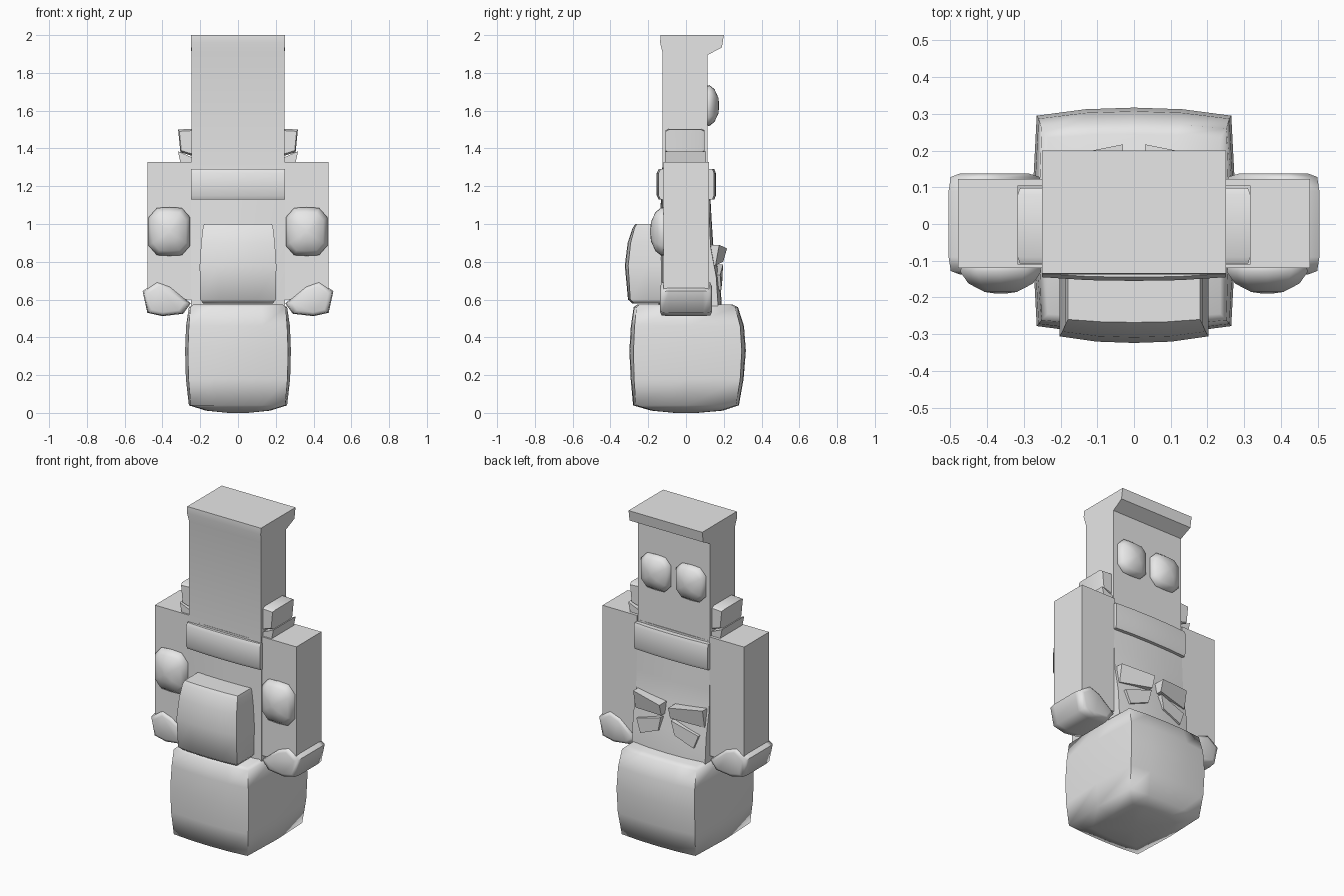
import bpy, bmesh, math

cube = bpy.data.objects.get("Cube")
if cube:
    bpy.data.objects.remove(cube, do_unlink=True)

GREY = (0.8, 0.8, 0.8, 1)
mat = bpy.data.materials.new("light_grey")
mat.use_nodes = True
mat.diffuse_color = GREY
mat.node_tree.nodes["Principled BSDF"].inputs["Base Color"].default_value = GREY


def skin(name, rings, angle=35):
    """Bridge equal rings of points, cap both ends, smooth below the angle."""
    bm = bmesh.new()
    loops = [[bm.verts.new(p) for p in ring] for ring in rings]
    n = len(loops[0])
    for a, b in zip(loops, loops[1:]):
        for i in range(n):
            j = (i + 1) % n
            bm.faces.new((a[i], a[j], b[j], b[i]))
    bm.faces.new(loops[0][::-1])
    bm.faces.new(loops[-1])
    bmesh.ops.recalc_face_normals(bm, faces=bm.faces)
    mesh = bpy.data.meshes.new(name)
    bm.to_mesh(mesh)
    bm.free()
    mesh.polygons.foreach_set("use_smooth", [True] * len(mesh.polygons))
    mesh.set_sharp_from_angle(angle=math.radians(angle))
    mesh.materials.append(mat)
    obj = bpy.data.objects.new(name, mesh)
    bpy.context.collection.objects.link(obj)
    return obj


def section(z, w, front, back, bulge=0, side=0):
    """Box cross-section; front and back bulge in the middle, sides by side."""
    steps = ((-1, 0), (-0.5, 0.8), (0, 1), (0.5, 0.8), (1, 0))
    pts = [(w * s, front - bulge * k, z) for s, k in steps]
    pts.append((w + side, (front + back) / 2, z))
    pts += [(-w * s, back + bulge * k, z) for s, k in steps]
    pts.append((-w - side, (front + back) / 2, z))
    return pts


def stack(name, rows, angle=35):
    return skin(name, [section(*r) for r in rows], angle)


def dome(name, x, z, rx, rz, y, height):
    """Low faceted pad pushed out along y."""
    shape = [(-0.6, -1), (0, -1.03), (0.6, -1), (1, -0.6), (1, 0.6),
             (0.6, 1), (0, 1.03), (-0.6, 1), (-1, 0.6), (-1, -0.6)]
    levels = ((0.95, -0.3), (1, 0.15), (0.8, 0.6), (0.4, 0.93), (0.1, 1))
    skin(name, [[(x + rx * s * a, y + height * d, z + rz * s * b)
                 for a, b in shape] for s, d in levels], 80)


# Head at the base: a soft rounded block
stack("head", [
    (0.0, 0.05, -0.05, 0.05, 0.01),
    (0.012, 0.16, -0.17, 0.18, 0.015, 0.01),
    (0.04, 0.25, -0.265, 0.265, 0.015, 0.01),
    (0.18, 0.262, -0.275, 0.287, 0.018, 0.014),
    (0.33, 0.265, -0.278, 0.295, 0.022, 0.015),
    (0.46, 0.26, -0.272, 0.287, 0.02, 0.015),
    (0.56, 0.252, -0.262, 0.26, 0.015, 0.008),
    (0.575, 0.235, -0.245, 0.235, 0.01),
], 75)

# Torso, swelling toward the chest
stack("torso", [
    (0.56, 0.248, -0.125, 0.17, 0.02),
    (0.72, 0.248, -0.125, 0.16, 0.02),
    (0.88, 0.248, -0.125, 0.13, 0.015),
    (1.0, 0.248, -0.125, 0.125, 0.012),
    (1.3, 0.247, -0.123, 0.115, 0.005),
])

# Belt
stack("belt", [
    (1.13, 0.25, -0.135, 0.14, 0.01),
    (1.15, 0.25, -0.145, 0.148, 0.01),
    (1.27, 0.25, -0.145, 0.148, 0.01),
    (1.29, 0.25, -0.135, 0.14, 0.01),
], 60)

# Backpack
stack("backpack", [
    (0.58, 0.185, -0.275, -0.1, 0.01),
    (0.6, 0.2, -0.295, -0.1, 0.012),
    (0.78, 0.203, -0.306, -0.1, 0.018),
    (0.9, 0.195, -0.293, -0.1, 0.016),
    (0.98, 0.186, -0.272, -0.1, 0.01),
    (1.0, 0.18, -0.26, -0.1, 0.008),
], 55)

# Legs with projecting feet
leg_profile = [(-0.125, 1.285), (0.115, 1.285), (0.115, 1.895), (0.19, 1.935),
               (0.2, 2.0), (-0.135, 2.0), (-0.137, 1.96), (-0.125, 1.91)]
skin("legs", [[(s * (0.25 if z > 1.92 else 0.245), y, z) for y, z in leg_profile]
              for s in (-1, 1)])

glove_shape = [(0.25, 0.58), (0.29, 0.525), (0.40, 0.512), (0.48, 0.53),
               (0.505, 0.645), (0.43, 0.695), (0.36, 0.67)]
pouch_shape = [(0.23, 1.505), (0.317, 1.5), (0.305, 1.38), (0.24, 1.36)]
flap_shape = [(0.23, 1.345), (0.25, 1.355), (0.318, 1.385), (0.305, 1.325), (0.23, 1.325)]
pocket_top = [(0.03, 0.80), (0.03, 0.87), (0.235, 0.89), (0.235, 0.78)]
pocket_low = [(0.035, 0.785), (0.21, 0.73), (0.18, 0.65), (0.055, 0.70)]


def slab(name, shape, s, levels, angle):
    """Outline in x and z, shrunk by a factor at each y level."""
    cx = sum(p[0] for p in shape) / len(shape)
    cz = sum(p[1] for p in shape) / len(shape)
    skin(name, [[(s * (cx + k * (x - cx)), y, cz + k * (z - cz))
                 for x, z in shape] for k, y in levels], angle)


for s, label in ((1, "left"), (-1, "right")):
    # Arm
    skin(label + "_arm", [[(s * x, y, z) for x, y in
                           ((0.246, -0.12), (0.48, -0.12), (0.48, 0.123), (0.246, 0.123))]
                          for z in (0.6, 1.328)])
    # Glove
    slab(label + "_glove", glove_shape, s,
         ((0.75, -0.137), (0.95, -0.128), (1, -0.09), (1, 0.09), (0.95, 0.128), (0.75, 0.137)), 65)
    # Hip pouch and its flap
    slab(label + "_pouch", pouch_shape, s, ((0.85, -0.108), (1, -0.09), (1, 0.08), (0.85, 0.098)), 50)
    slab(label + "_pouch_flap", flap_shape, s, ((1, -0.11), (1, 0.105)), 35)
    # Elbow and knee pads
    dome(label + "_elbow_pad", s * 0.363, 0.96, 0.11, 0.125, -0.12, -0.07)
    dome(label + "_knee_pad", s * 0.118, 1.627, 0.1, 0.105, 0.115, 0.06)
    # Chest pockets: wedges that slant back toward the arms
    for part, shape in (("upper", pocket_top), ("lower", pocket_low)):
        skin(f"{label}_{part}_pocket",
             [[(s * x, 0.12, z) for x, z in shape],
              [(s * x, 0.223 - 0.2 * x - (0.02 if i in (0, 3) else 0), z)
               for i, (x, z) in enumerate(shape)]])
